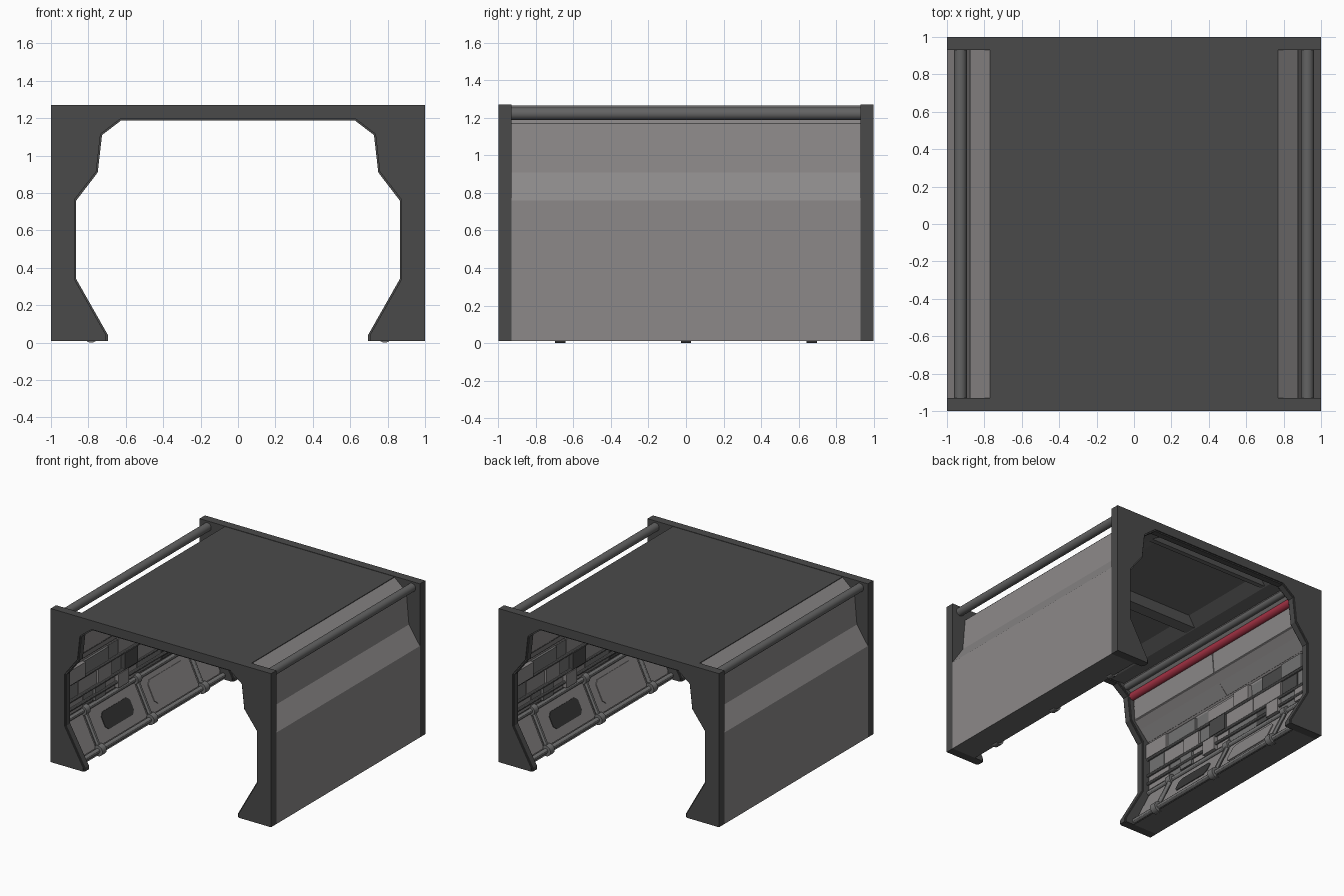
import bpy, bmesh, math, random
from mathutils import Vector, Matrix

if "Cube" in bpy.data.objects:
    bpy.data.objects.remove(bpy.data.objects["Cube"])

random.seed(7)


def material(name, rgb):
    m = bpy.data.materials.new(name)
    m.diffuse_color = (*rgb, 1)
    m.use_nodes = True
    m.node_tree.nodes["Principled BSDF"].inputs["Base Color"].default_value = m.diffuse_color
    return m


DARK = material("dark grey", (0.068, 0.068, 0.068))
UNDER = material("underside grey", (0.14, 0.14, 0.14))
WALL = material("warm light grey", (0.262, 0.25, 0.25))
MID = material("mid grey", (0.17, 0.17, 0.17))
PIPE = material("pipe grey", (0.125, 0.125, 0.125))
BLACK = material("charcoal", (0.04, 0.04, 0.04))
RED = material("red", (0.36, 0.03, 0.055))


def finish(name, bm, mats, mirror="", smooth=False):
    """mirror: 'x', 'y', 'xy', or 'r' for a copy turned half round."""
    if mirror == "r":
        geo = bmesh.ops.duplicate(bm, geom=bm.verts[:] + bm.edges[:] + bm.faces[:])["geom"]
        bmesh.ops.rotate(bm, verts=[v for v in geo if isinstance(v, bmesh.types.BMVert)],
                         cent=(0, 0, 0), matrix=Matrix.Rotation(math.pi, 3, "Z"))
    bmesh.ops.recalc_face_normals(bm, faces=bm.faces)
    me = bpy.data.meshes.new(name)
    bm.to_mesh(me)
    bm.free()
    ob = bpy.data.objects.new(name, me)
    bpy.context.collection.objects.link(ob)
    for m in mats:
        me.materials.append(m)
    if mirror and mirror != "r":
        mod = ob.modifiers.new("mirror", "MIRROR")
        mod.use_axis = [a in mirror for a in "xy"] + [False]
        mod.use_mirror_merge = False
    if smooth:
        bpy.context.view_layer.objects.active = ob
        ob.select_set(True)
        bpy.ops.object.shade_smooth_by_angle()
        ob.select_set(False)
    return ob


def add_prism(bm, pts, d, mi=0):
    """Closed prism from 3D outline pts, pushed along d."""
    d = Vector(d)
    a = [bm.verts.new(p) for p in pts]
    b = [bm.verts.new(Vector(p) + d) for p in pts]
    n = len(pts)
    fs = [bm.faces.new(a), bm.faces.new(b[::-1])]
    fs += [bm.faces.new((a[i], b[i], b[(i + 1) % n], a[(i + 1) % n])) for i in range(n)]
    for f in fs:
        f.material_index = mi


def add_rod(bm, p0, p1, r, seg=14):
    p0, p1 = Vector(p0), Vector(p1)
    d = p1 - p0
    mat = Matrix.Translation((p0 + p1) / 2) @ d.to_track_quat("Z", "Y").to_matrix().to_4x4()
    bmesh.ops.create_cone(bm, cap_ends=True, segments=seg, radius1=r, radius2=r,
                          depth=d.length, matrix=mat)


def extrude_y(name, xz, y0, y1, mat, mirror=""):
    bm = bmesh.new()
    add_prism(bm, [(x, y0, z) for x, z in xz], (0, y1 - y0, 0))
    return finish(name, bm, [mat], mirror)


# End frames with a thin inner lip
OPEN = [(.695, .01), (.695, .04), (.865, .34), (.865, .76), (.75, .91), (.727, 1.11), (.625, 1.188)]
WIDE = [(.705, .01), (.705, .04), (.874, .338), (.874, .765), (.758, .915), (.735, 1.115), (.628, 1.197)]


def frame_outline(half):
    left = [(-x, z) for x, z in half]
    return [(1, .01), (1, 1.27), (-1, 1.27), (-1, .01)] + left + half[::-1]


extrude_y("end_frame", frame_outline(WIDE), -1, -.93, DARK, "y")
extrude_y("frame_lip_side", OPEN + WIDE[::-1], -.99, -.94, DARK, "xy")
extrude_y("frame_lip_top", [(-.628, 1.197), (.628, 1.197), (.625, 1.188), (-.625, 1.188)], -.99, -.94, DARK, "y")

# Side walls: folded outside, recessed inside, darker underside
wall = extrude_y("side_wall", [(-x, z) for x, z in [
    (1, .01), (1, .76), (.9, .91), (.877, 1.17), (.77, 1.262), (.66, 1.215), (.775, 1.12),
    (.79, .91), (.93, .76), (.945, .34), (.80, .03), (.78, .01)]], -.93, .93, WALL, "x")
wall.data.materials.append(UNDER)
for f in wall.data.polygons:
    if f.center.z < .03:
        f.material_index = 1

# Roof, ceiling lining and sloped ceiling beams
extrude_y("roof", [(-.77, 1.25), (.77, 1.25), (.77, 1.267), (-.77, 1.267)], -.93, .93, DARK)
extrude_y("ceiling_lining", [(-.72, 1.245), (.72, 1.245), (.72, 1.251), (-.72, 1.251)], -.93, .93, UNDER)
extrude_y("ceiling_side_beam", [(.73, 1.245), (.45, 1.245), (.56, 1.197), (.68, 1.197)], -.93, .93, UNDER, "x")
bm = bmesh.new()
for c, w in ((-.85, .02), (0, .05), (.85, .02)):
    add_prism(bm, [(-.6, c - w - .06, 1.246), (-.6, c + w + .06, 1.246),
                   (-.6, c + w, 1.2), (-.6, c - w, 1.2)], (1.2, 0, 0))
finish("ceiling_cross_beams", bm, [UNDER])

# Long pipes: outside on the roof edge, inside under the ceiling
for name, x, z, r, m in (("roof_pipe", -.928, 1.222, .034, PIPE),
                         ("ceiling_pipe", -.71, 1.18, .027, PIPE),
                         ("red_light_tube", -.77, 1.117, .034, RED)):
    bm = bmesh.new()
    add_rod(bm, (x, -.94, z), (x, .94, z), r, 20)
    finish(name, bm, [m], "x", True)

# Upper inside panels with a seam between them
bm = bmesh.new()
for y0, y1 in ((-.92, -.004), (.004, .92)):
    add_prism(bm, [(-x, y0, z) for x, z in ((.785, .92), (.77, 1.08), (.78, 1.08), (.795, .915),
                                           (.925, .775), (.915, .77))], (0, y1 - y0, 0))
finish("upper_inner_panels", bm, [WALL], "x")

# Machinery blocks on the vertical part of the inside wall
bm = bmesh.new()
rows = [.36, .48, .62, .745]
for z0, z1 in zip(rows, rows[1:]):
    y = -.93
    while y < .92:
        w = min(random.choice((.14, .18, .24, .32)), .93 - y)
        t = random.choice((.004, .008, .02, .035))
        mi = random.choice((0, 0, 0, 0, 1, 2))
        add_prism(bm, [(-.95, y + .003, z0 + .003), (-.95, y + w - .003, z0 + .003),
                       (-.95, y + w - .003, z1 - .003), (-.95, y + .003, z1 - .003)],
                  (.018 + t, 0, 0), mi)
        y += w
finish("machinery_blocks", bm, [WALL, MID, DARK], "r")
bm = bmesh.new()
for z in (.41, .48, .62):
    add_rod(bm, (-.915, -.93, z), (-.915, .93, z), .012, 10)
finish("machinery_pipes", bm, [MID], "x", True)

# Lower slanted panels: local u along y, v down the slope, n towards the inside
TOP, BOT = Vector((-.925, 0, .335)), Vector((-.785, 0, .043))
V = (BOT - TOP).normalized()
N = Vector((-V.z, 0, V.x))
N = N if N.x > 0 else -N
N = Vector((abs(V.z), 0, abs(V.x)))


def add_plate(bm, u0, u1, v0, v1, n0, n1, c, mi=0):
    uv = [(u0 + c, v0), (u1 - c, v0), (u1, v0 + c), (u1, v1 - c),
          (u1 - c, v1), (u0 + c, v1), (u0, v1 - c), (u0, v0 + c)]
    add_prism(bm, [TOP + Vector((0, u, 0)) + V * v + N * n0 for u, v in uv], N * (n1 - n0), mi)


bm = bmesh.new()
for u0, u1 in ((-.92, -.70), (-.64, -.03), (.03, .64), (.70, .92)):
    add_plate(bm, u0, u1, .02, .30, -.04, -.004, .015)
    if u1 - u0 > .4:
        # dark window on one bay, plain raised panel on the other
        if u0 < 0:
            add_plate(bm, u0 + .12, u1 - .12, .085, .225, -.006, .001, .03, 2)
        else:
            add_plate(bm, u0 + .07, u1 - .07, .06, .25, -.006, .003, .03, 0)
finish("lower_inner_panels", bm, [WALL, MID, BLACK], "r")

# Rails, ribs and round couplings
bm = bmesh.new()
for p in (TOP, BOT):
    add_rod(bm, p + Vector((0, -.94, 0)), p + Vector((0, .94, 0)), .02, 12)
for y in (-.67, 0, .67):
    o = Vector((0, y, 0))
    add_rod(bm, TOP + o, BOT + o, .018, 12)
    for p in (TOP, BOT):
        r = .043 if p is BOT else .038
        add_rod(bm, p + o - Vector((0, .027, 0)), p + o + Vector((0, .027, 0)), r, 16)
finish("rails_and_couplings", bm, [MID], "x", True)
